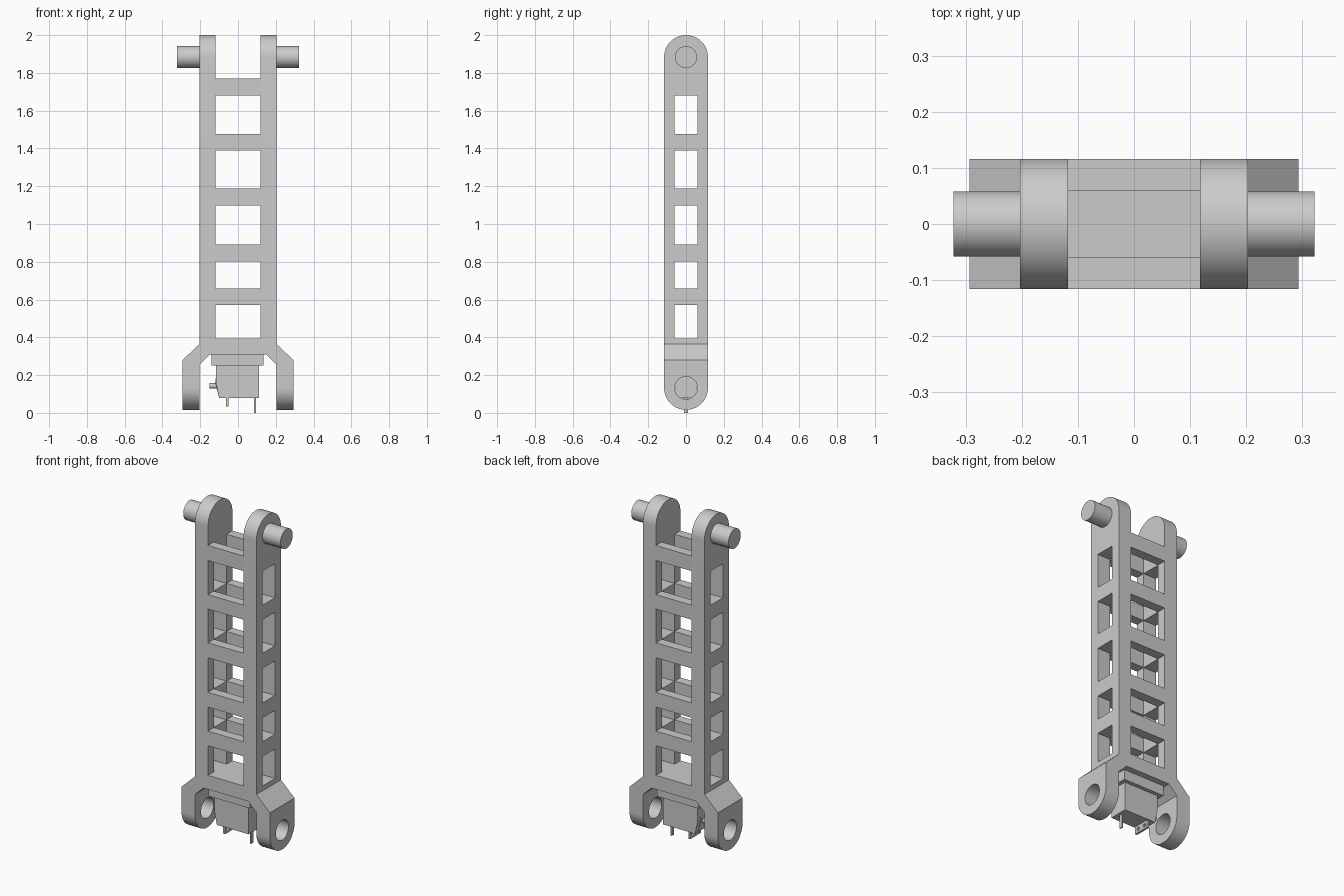
import bpy, bmesh
from math import sin, cos, pi, radians
from mathutils import Vector

cube = bpy.data.objects.get("Cube")
if cube:
    bpy.data.objects.remove(cube, do_unlink=True)

grey = bpy.data.materials.new("plain_grey")
grey.use_nodes = True
colour = (0.6, 0.6, 0.6, 1)
grey.diffuse_color = colour
grey.node_tree.nodes["Principled BSDF"].inputs["Base Color"].default_value = colour


def prism(name, outline, axis, start, end):
    """Extrude a 2D outline along x (outline in y,z) or y (outline in x,z)."""
    bm = bmesh.new()
    place = (lambda a, b, d: (d, a, b)) if axis == "x" else (lambda a, b, d: (a, d, b))
    face = bm.faces.new([bm.verts.new(place(a, b, start)) for a, b in outline])
    out = bmesh.ops.extrude_face_region(bm, geom=[face])
    moved = [g for g in out["geom"] if isinstance(g, bmesh.types.BMVert)]
    bmesh.ops.translate(bm, verts=moved, vec=Vector(place(0, 0, end - start)))
    bmesh.ops.recalc_face_normals(bm, faces=bm.faces)
    mesh = bpy.data.meshes.new(name)
    bm.to_mesh(mesh)
    bm.free()
    mesh.materials.append(grey)
    obj = bpy.data.objects.new(name, mesh)
    bpy.context.scene.collection.objects.link(obj)
    return obj


def box(name, x0, x1, y0, y1, z0, z1):
    return prism(name, [(x0, z0), (x1, z0), (x1, z1), (x0, z1)], "y", y0, y1)


def arc(cy, cz, r, a0, a1, n):
    return [(cy + r * cos(a0 + (a1 - a0) * i / n), cz + r * sin(a0 + (a1 - a0) * i / n))
            for i in range(n + 1)]


def rod(name, x0, x1, y, z, r, n=48):
    return prism(name, arc(y, z, r, 0, 2 * pi, n)[:-1], "x", x0, x1)


def carve(obj, cutter, operation="DIFFERENCE"):
    """Apply one boolean and discard the cutter."""
    cutter.hide_render = True
    mod = obj.modifiers.new("carve", "BOOLEAN")
    mod.operation, mod.solver, mod.object = operation, "EXACT", cutter
    bpy.context.view_layer.update()
    graph = bpy.context.evaluated_depsgraph_get()
    mesh = bpy.data.meshes.new_from_object(obj.evaluated_get(graph))
    obj.modifiers.clear()
    obj.data = mesh
    bpy.data.objects.remove(cutter, do_unlink=True)


def smooth(obj):
    obj.data.polygons.foreach_set("use_smooth", [True] * len(obj.data.polygons))
    obj.data.set_sharp_from_angle(angle=radians(30))


INNER, OUTER, ARM = 0.118, 0.203, 0.293   # half widths
WALL, RADIUS = 0.06, 0.116                # half depths
PIN_Z, EYE_Z, FLOOR = 1.884, 0.132, 0.394

# Frame: forked top, straight body and splayed lower arms
half = [(INNER, 1.77), (INNER, 2.1), (OUTER, 2.1), (OUTER, 0.365), (ARM, 0.28),
        (ARM, -0.1), (OUTER, -0.1), (OUTER, 0.257), (0.148, 0.31)]
frame = prism("ladder_frame", half + [(-x, z) for x, z in reversed(half)], "y", -0.2, 0.2)
rounded = arc(0, PIN_Z, RADIUS, 0, pi, 32) + arc(0, EYE_Z, RADIUS, pi, 2 * pi, 32)
carve(frame, prism("rounding", rounded, "x", -0.5, 0.5), "INTERSECT")

# Hollow core, windows on all four sides and arm eyes
carve(frame, box("core", -INNER, INNER, -WALL, WALL, FLOOR, 1.9))
for low, high in [(FLOOR, 0.571), (0.659, 0.802), (0.891, 1.098), (1.188, 1.389), (1.476, 1.68)]:
    carve(frame, box("front_window", -INNER, INNER, -0.3, 0.3, low, high))
    carve(frame, box("side_window", -0.4, 0.4, -WALL, WALL, low, high))
carve(frame, rod("eye", -0.5, 0.5, 0, EYE_Z, 0.06))
smooth(frame)

# Pivot pins on the fork
for side, name in ((1, "left_pin"), (-1, "right_pin")):
    smooth(rod(name, *sorted((side * OUTER, side * 0.322)), 0, PIN_Z, 0.058))

# Switch hanging under the body
box("switch_flange", -0.14, 0.135, -0.08, 0.08, 0.25, 0.31)
prism("switch_body", [(-0.117, 0.25), (-0.117, 0.16), (-0.1, 0.08), (0.111, 0.08), (0.111, 0.25)],
      "y", -0.057, 0.057)
smooth(rod("switch_button", -0.15, -0.11, 0, 0.143, 0.014, 24))
prism("switch_lever", [(-0.108, 0.25), (-0.121, 0.16), (-0.1, 0.08), (-0.094, 0.08), (-0.115, 0.16),
                       (-0.102, 0.25)], "y", -0.03, 0.03)

# Terminals
strip = box("terminal_strip", -0.063, -0.05, -0.05, 0.05, 0.035, 0.085)
for y in (-0.025, 0.025):
    carve(strip, rod("terminal_hole", -0.2, 0.2, y, 0.057, 0.011, 16))
box("terminal_pin", 0.086, 0.094, -0.011, 0.011, 0, 0.085)
